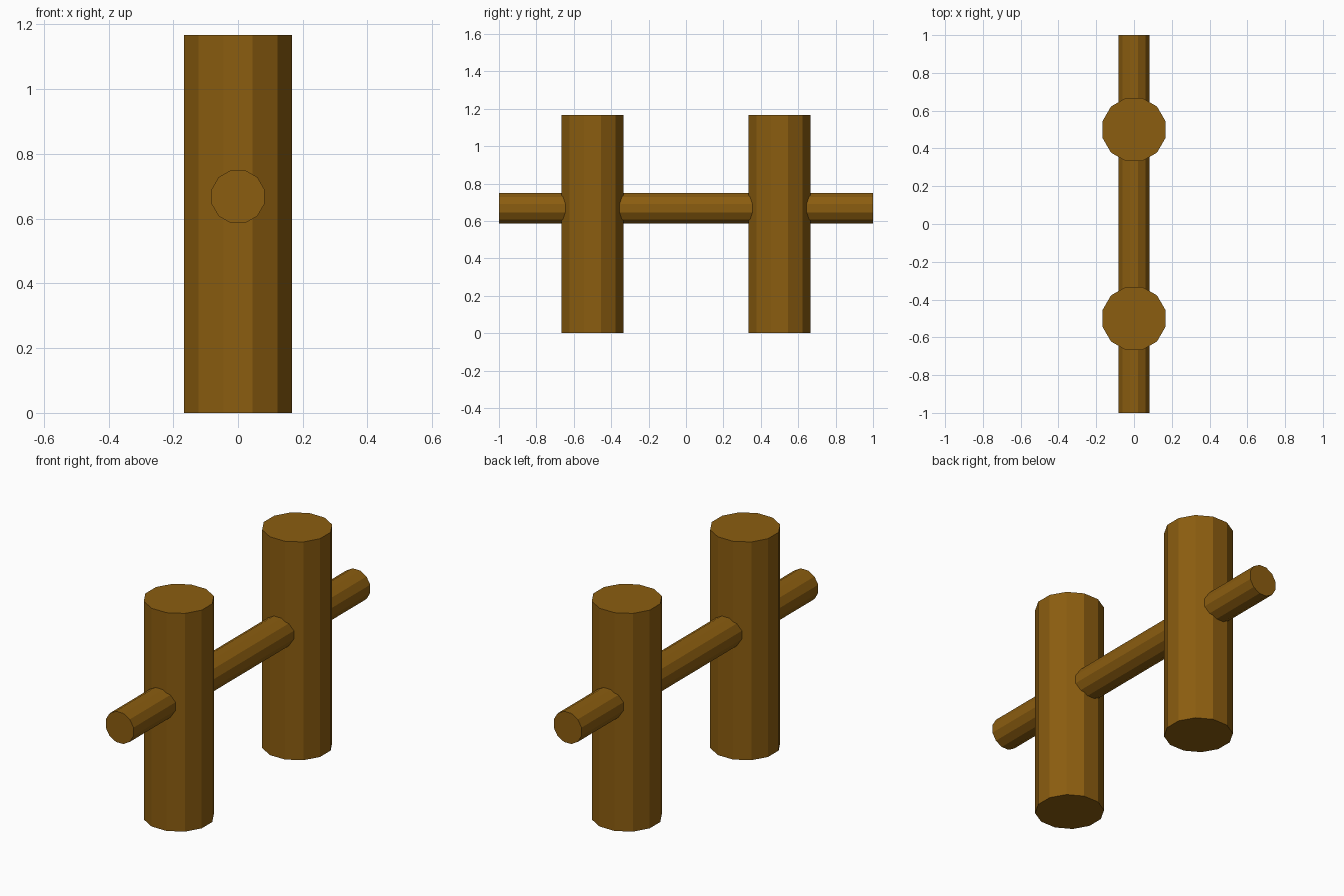
import bpy
from math import radians, cos

SIDES = 12
HALF_STEP = radians(180 / SIDES)

cube = bpy.data.objects.get("Cube")
if cube:
    bpy.data.objects.remove(cube, do_unlink=True)

# Single wood colour
wood = bpy.data.materials.new("brown_wood")
wood.use_nodes = True
wood.diffuse_color = (0.26, 0.11, 0.005, 1)
bsdf = wood.node_tree.nodes["Principled BSDF"]
bsdf.inputs["Base Color"].default_value = wood.diffuse_color
bsdf.inputs["Roughness"].default_value = 0.9


def log(name, flat_radius, length, location, tilt=0):
    """Flat-shaded twelve-sided log, with flat sides facing the axes."""
    bpy.ops.mesh.primitive_cylinder_add(
        vertices=SIDES, radius=flat_radius / cos(HALF_STEP), depth=length,
        location=location, rotation=(tilt, 0, HALF_STEP if not tilt else 0))
    obj = bpy.context.object
    obj.name = name
    if tilt:
        # Turn the profile about the log's own axis
        obj.rotation_euler.rotate_axis("Z", HALF_STEP)
    obj.data.materials.append(wood)
    return obj


# Upright posts
height = 1.167
for name, y in (("front_post", -0.5), ("back_post", 0.5)):
    log(name, 0.1665, height, (0, y, height / 2))

# Rail running through both posts
log("cross_rail", 0.082, 2.0, (0, 0, 0.668), radians(90))
